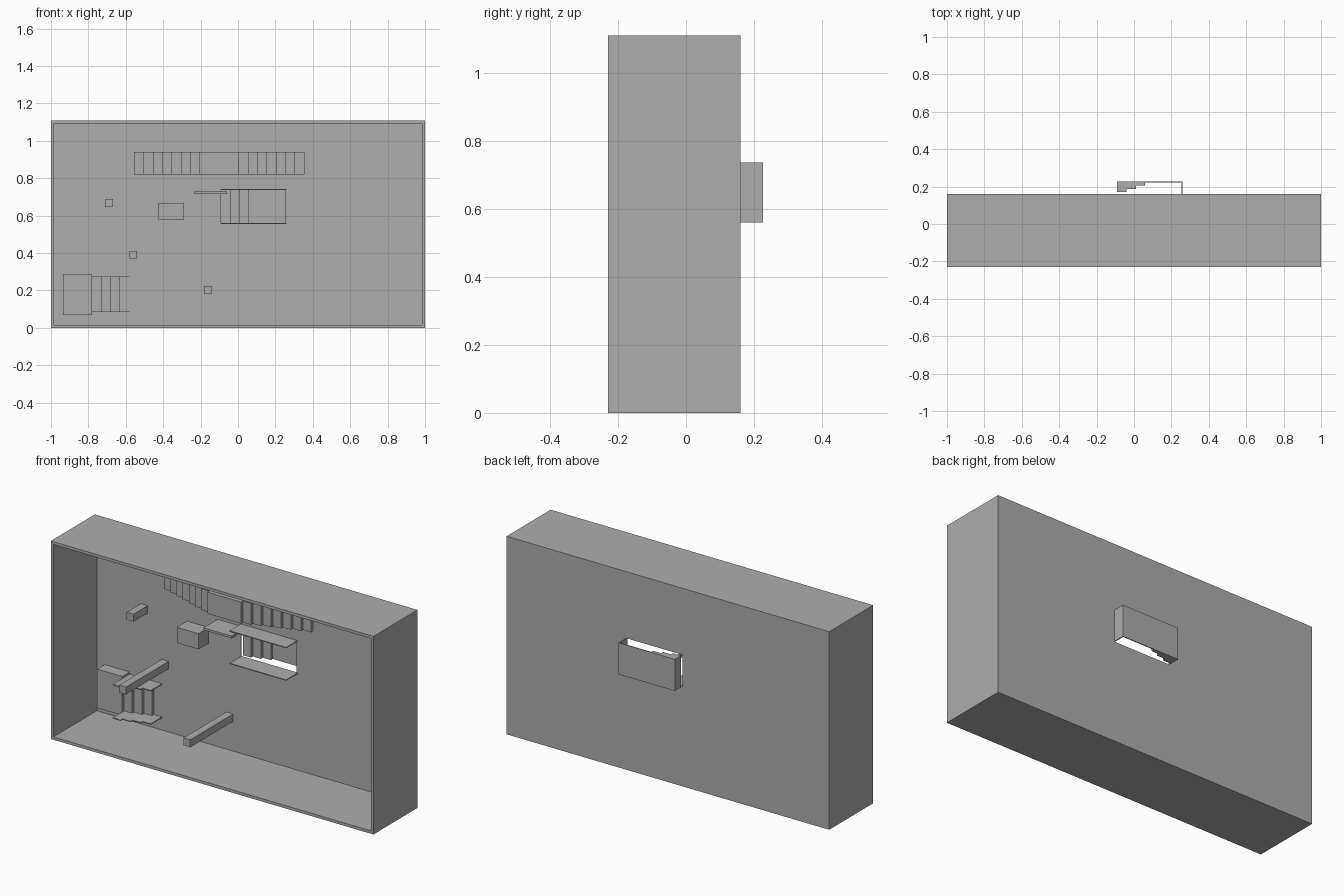
import bpy
import bmesh

if "Cube" in bpy.data.objects:
    bpy.data.objects.remove(bpy.data.objects["Cube"], do_unlink=True)

grey = bpy.data.materials.new("plain grey")
grey.use_nodes = True
grey.diffuse_color = (0.42, 0.42, 0.42, 1)
grey.node_tree.nodes["Principled BSDF"].inputs["Base Color"].default_value = (0.42, 0.42, 0.42, 1)

FRONT, WALL, BACK = -0.229, 0.155, 0.16   # room mouth, inner and outer back wall
TOP, RIM = 1.11, 0.016
RISE, TREAD, SHEET = 0.0167, 0.05, 0.005  # step height, step width, sheet thickness


def prism(name, outline, z0, z1):
    """Extrude a plan outline (x, y) from z0 to z1."""
    bm = bmesh.new()
    face = bm.faces.new([bm.verts.new((x, y, z0)) for x, y in outline])
    up = bmesh.ops.extrude_face_region(bm, geom=[face])["geom"]
    bmesh.ops.translate(bm, vec=(0, 0, z1 - z0),
                        verts=[v for v in up if isinstance(v, bmesh.types.BMVert)])
    bmesh.ops.recalc_face_normals(bm, faces=bm.faces[:])
    mesh = bpy.data.meshes.new(name)
    bm.to_mesh(mesh)
    bm.free()
    mesh.materials.append(grey)
    obj = bpy.data.objects.new(name, mesh)
    bpy.context.collection.objects.link(obj)
    return obj


def box(name, x0, x1, y0, y1, z0, z1):
    return prism(name, [(x0, y0), (x1, y0), (x1, y1), (x0, y1)], z0, z1)


def stepped(name, x, runs, base, z0, z1):
    """Plan with a straight edge at y = base and a stepped edge of (width, y) runs."""
    outline = [(x, base)]
    for width, y in runs:
        outline += [(x, y), (x + width, y)]
        x += width
    return prism(name, outline + [(x, base)], z0, z1)


def cut(target, cutter):
    mod = target.modifiers.new("cut", "BOOLEAN")
    mod.operation, mod.solver, mod.object = "DIFFERENCE", "EXACT", cutter
    bpy.context.view_layer.objects.active = target
    bpy.ops.object.modifier_apply(modifier=mod.name)
    bpy.data.objects.remove(cutter, do_unlink=True)


# Open-fronted room with a window into the rear recess
HX0, HX1, HZ0, HZ1 = -0.09, 0.26, 0.56, 0.737
room = box("room_shell", -1, 1, FRONT, BACK, 0, TOP)
cut(room, box("cavity_cutter", RIM - 1, 1 - RIM, FRONT - 0.1, WALL, RIM, TOP - RIM))
cut(room, box("window_cutter", HX0, HX1 - SHEET, WALL - 0.05, BACK + 0.05, HZ0, HZ1))

# Rear recess: steps sinking away from the room, open above and below
rear = WALL + 4 * RISE
runs = [(TREAD, WALL + n * RISE) for n in (1, 2, 3)]
runs.append((HX1 - HX0 - 3 * TREAD, rear))
stepped("recess_steps", HX0, runs, rear + SHEET, HZ0, HZ1)
box("recess_end", HX1 - SHEET, HX1, BACK, rear + SHEET, HZ0, HZ1)
for label, z in (("lower", HZ0 - SHEET), ("upper", HZ1)):
    box("recess_rail_" + label, HX0, HX1, WALL - 0.1, WALL, z, z + SHEET)

# Upper stair: seven steps out to a landing and seven back
flight = [(TREAD, WALL - n * RISE) for n in range(1, 8)]
landing = [(0.21, WALL - 8 * RISE)]
stepped("upper_stair", -0.555, flight + landing + flight[::-1], WALL, 0.82, 0.94)

# Lower stair with its end block and stepped rails
box("stair_block", -0.935, -0.78, WALL - 4 * RISE, WALL, 0.07, 0.288)
steps = [(TREAD, WALL - n * RISE) for n in (3, 2, 1)]
stepped("lower_steps", -0.78, steps, WALL, 0.087, 0.272)
rail = [(TREAD, WALL - 0.1 - n * RISE) for n in (3, 2, 1, 0)]
for label, z in (("lower", 0.084), ("upper", 0.271)):
    stepped("stair_rail_" + label, -0.78, rail, WALL, z, z + SHEET)

# Wall ledge, block and square pegs
box("ledge", -0.235, -0.06, 0.03, WALL, 0.716, 0.729)
box("wall_block", -0.425, -0.29, 0.065, WALL, 0.58, 0.668)
for name, x, z, y in (("short_peg", -0.69, 0.668, 0.03),
                      ("middle_peg", -0.56, 0.391, -0.222),
                      ("lower_peg", -0.16, 0.203, -0.225)):
    box(name, x - 0.021, x + 0.021, y, WALL, z - 0.021, z + 0.021)
